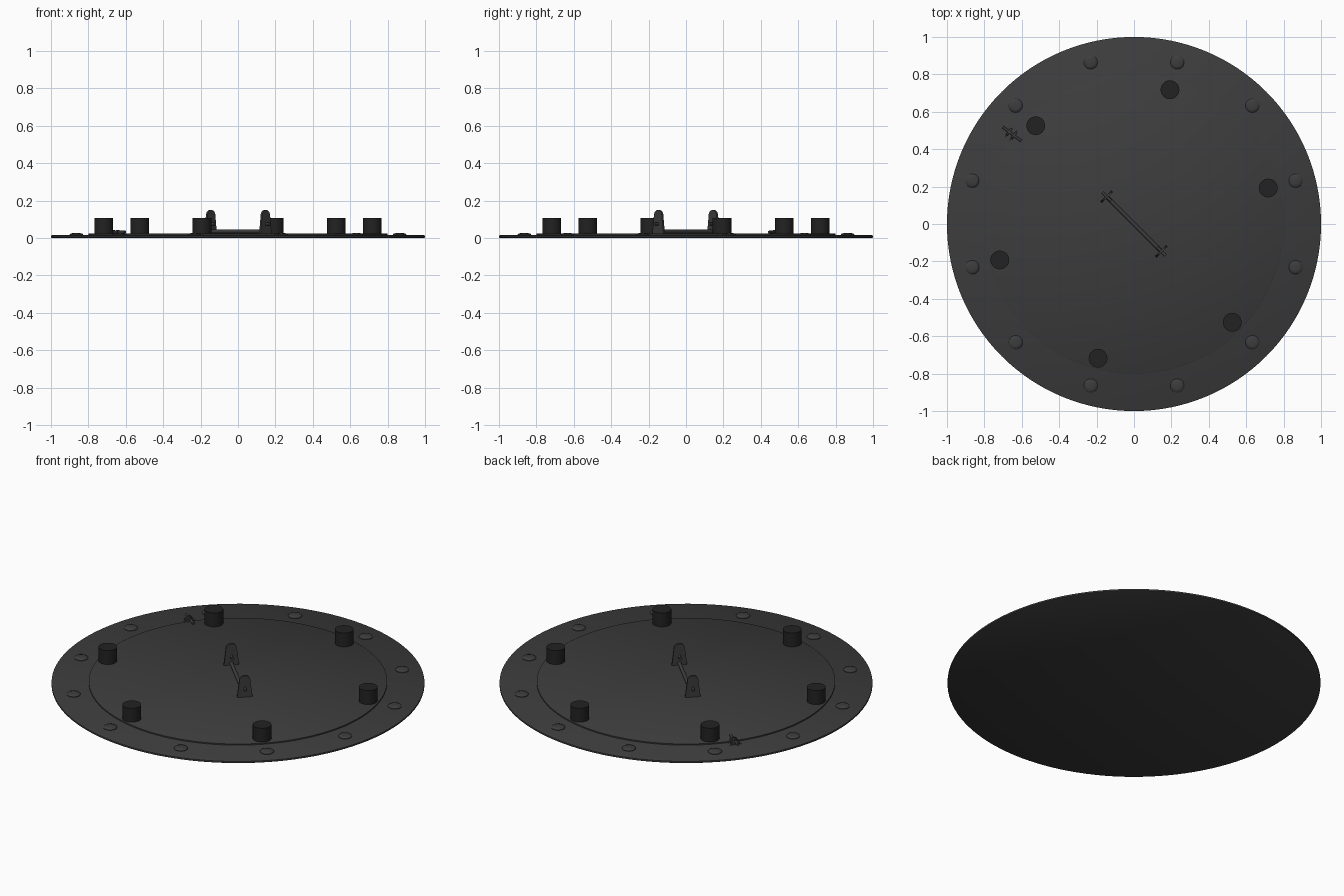
import bpy, bmesh, math
from mathutils import Matrix, Vector

if "Cube" in bpy.data.objects:
    bpy.data.objects.remove(bpy.data.objects["Cube"], do_unlink=True)


def material(name, value):
    m = bpy.data.materials.new(name)
    m.use_nodes = True
    col = (value, value, value, 1)
    m.diffuse_color = col
    m.node_tree.nodes["Principled BSDF"].inputs["Base Color"].default_value = col
    return m


STEEL = material("dark steel", 0.046)
RUBBER = material("black rubber", 0.016)


def finish(name, bm, mat, smooth=True):
    bmesh.ops.recalc_face_normals(bm, faces=bm.faces)
    mesh = bpy.data.meshes.new(name)
    bm.to_mesh(mesh)
    bm.free()
    mesh.materials.append(mat)
    obj = bpy.data.objects.new(name, mesh)
    bpy.context.collection.objects.link(obj)
    if smooth:
        bpy.ops.object.select_all(action="DESELECT")
        bpy.context.view_layer.objects.active = obj
        obj.select_set(True)
        bpy.ops.object.shade_smooth_by_angle(angle=math.radians(35))
    return obj


def lathe(name, profile, mat, at=(0, 0), sides=32):
    """Stack rings of (radius, z) and cap both ends."""
    bm = bmesh.new()
    rings = []
    for r, z in profile:
        rings.append([bm.verts.new((at[0] + r * math.cos(math.tau * i / sides),
                                    at[1] + r * math.sin(math.tau * i / sides), z))
                      for i in range(sides)])
    for a, b in zip(rings, rings[1:]):
        for i in range(sides):
            j = (i + 1) % sides
            bm.faces.new((a[i], a[j], b[j], b[i]))
    bm.faces.new(rings[0])
    bm.faces.new(rings[-1])
    return finish(name, bm, mat)


def rod(name, start, end, radius, sides=12):
    start, end = Vector(start), Vector(end)
    d = end - start
    turn = d.to_track_quat("Z", "Y").to_matrix().to_4x4()
    bm = bmesh.new()
    bmesh.ops.create_cone(bm, cap_ends=True, segments=sides, radius1=radius,
                          radius2=radius, depth=d.length,
                          matrix=Matrix.Translation((start + end) / 2) @ turn)
    return finish(name, bm, STEEL)


def tab(name, at, angle, base, top, low, high, thick):
    """Upright plate with a rounded top; its thickness runs along angle."""
    outline = [(-base, low), (base, low)]
    for i in range(13):
        t = math.pi * i / 12
        outline.append((top * math.cos(t), high - top + top * math.sin(t)))
    bm = bmesh.new()
    face = bm.faces.new([bm.verts.new((-thick / 2, u, z)) for u, z in outline])
    ext = bmesh.ops.extrude_face_region(bm, geom=[face])
    moved = [v for v in ext["geom"] if isinstance(v, bmesh.types.BMVert)]
    bmesh.ops.translate(bm, verts=moved, vec=(thick, 0, 0))
    place = Matrix.Translation((at[0], at[1], 0)) @ Matrix.Rotation(angle, 4, "Z")
    bmesh.ops.transform(bm, matrix=place, verts=bm.verts)
    return finish(name, bm, STEEL)


def polar(radius, degrees):
    a = math.radians(degrees)
    return Vector((radius * math.cos(a), radius * math.sin(a), 0))


# Round base flange and raised lid
lathe("base_flange", [(0.995, 0), (1, 0.003), (1, 0.012), (0.995, 0.015)], STEEL, sides=128)
lathe("raised_lid", [(0.8, 0.01), (0.8, 0.022), (0.797, 0.024)], STEEL, sides=128)

# Domed bolts around the flange, rubber feet around the lid
for i in range(12):
    lathe(f"bolt_{i + 1}", [(0.037, 0.012), (0.037, 0.018), (0.032, 0.023), (0.02, 0.026)],
          STEEL, polar(0.895, 15 + 30 * i), 24)
for i in range(6):
    lathe(f"rubber_peg_{i + 1}", [(0.05, 0.02), (0.05, 0.106)],
          RUBBER, polar(0.743, 15 + 60 * i), 32)

# Central pull: two upright tabs with cross pins and a bar between them
for side, deg in (("front", -45), ("back", 135)):
    tab(f"{side}_handle_tab", polar(0.207, deg), math.radians(deg), 0.042, 0.03, 0.02, 0.15, 0.012)
    up = Vector((0, 0, 0.075))
    rod(f"{side}_handle_pin", polar(0.175, deg) + up, polar(0.24, deg) + up, 0.008)
lift = Vector((0, 0, 0.035))
rod("handle_bar", polar(0.207, -45) + lift, polar(0.207, 135) + lift, 0.01)

# Small latch at the lid edge: two lugs and a pin through them
centre = Vector((-0.655, 0.483, 0))
along = Vector((0.8, -0.6, 0))
for i, s in enumerate((-0.016, 0.016)):
    tab(f"latch_lug_{i + 1}", centre + along * s, math.atan2(-0.6, 0.8), 0.04, 0.022, 0.012, 0.043, 0.012)
lift = Vector((0, 0, 0.032))
rod("latch_pin", centre - along * 0.058 + lift, centre + along * 0.065 + lift, 0.007)
